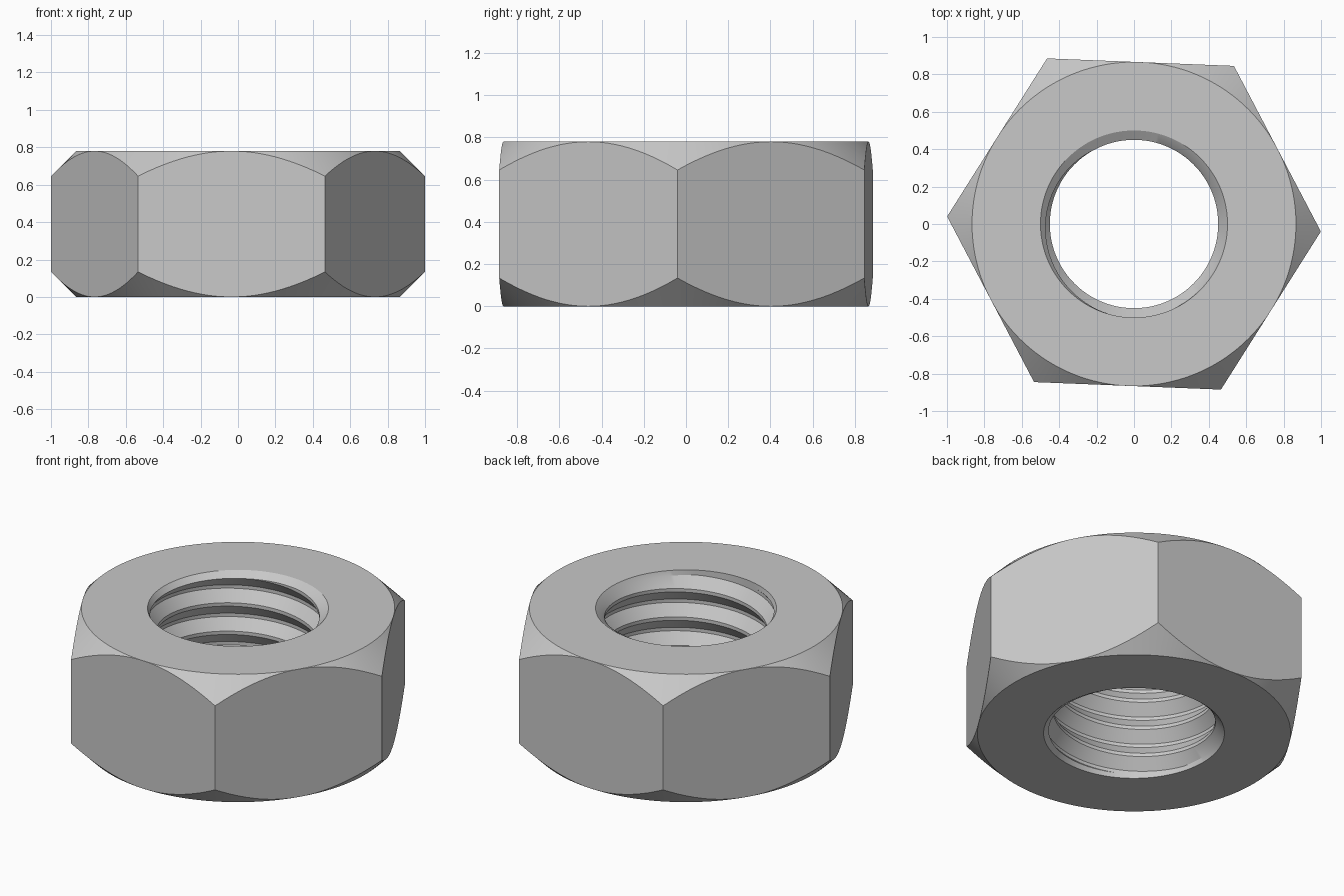
import bpy, bmesh
from math import cos, sin, pi, radians

cube = bpy.data.objects.get("Cube")
if cube:
    bpy.data.objects.remove(cube)

HEIGHT = 0.78
APOTHEM = 0.866            # half the distance across flats
TURN = radians(-2.3)       # slight rotation of the hexagon
RIM, MINOR, MAJOR = 0.5, 0.45, 0.5
LEAD_IN = 0.03             # countersink depth at each end
PITCH = 0.173
COLUMNS = 144
# Thread profile over one pitch: (fraction of pitch, radius)
THREAD = [(0, MINOR), (0.12, MINOR), (0.5, MAJOR), (0.62, MAJOR), (1, MINOR)]


def thread_radius(t):
    """Radius of the thread profile at fraction t of a pitch."""
    t %= 1
    for (t0, r0), (t1, r1) in zip(THREAD, THREAD[1:]):
        if t <= t1:
            return r0 + (r1 - r0) * (t - t0) / (t1 - t0)
    return MINOR


def section(angle):
    """Closed (radius, z) outline of the nut at one angle."""
    side = (angle % (pi / 3)) - pi / 6
    corner = APOTHEM / cos(side)
    drop = corner - APOTHEM                      # 45 degree corner chamfer
    outline = [(RIM, HEIGHT), (APOTHEM, HEIGHT), (corner, HEIGHT - drop),
               (corner, drop), (APOTHEM, 0), (RIM, 0)]
    # Helical thread rows, clipped to the space between the countersinks
    start = angle / (2 * pi)
    low, high = LEAD_IN, HEIGHT - LEAD_IN
    outline.append((thread_radius(low / PITCH - start), low))
    for k in range(-2, int(HEIGHT / PITCH) + 2):
        for t, r in THREAD[:-1]:
            z = (k + t + start) * PITCH
            if z <= low or z >= high:
                z = min(max(z, low), high)
                r = thread_radius(z / PITCH - start)
            outline.append((r, z))
    outline.append((thread_radius(high / PITCH - start), high))
    return outline


# Sweep the section round the axis
bm = bmesh.new()
rings = []
for i in range(COLUMNS + 1):
    a = 2 * pi * i / COLUMNS
    rings.append([bm.verts.new((r * cos(a + TURN), r * sin(a + TURN), z))
                  for r, z in section(a)])
for here, there in zip(rings, rings[1:]):
    for j in range(len(here)):
        n = (j + 1) % len(here)
        bm.faces.new((here[j], there[j], there[n], here[n]))
bmesh.ops.remove_doubles(bm, verts=bm.verts[:], dist=0.0001)
bmesh.ops.recalc_face_normals(bm, faces=bm.faces[:])

mesh = bpy.data.meshes.new("hex_nut")
bm.to_mesh(mesh)
bm.free()
nut = bpy.data.objects.new("hex_nut", mesh)
bpy.context.collection.objects.link(nut)

# Plain grey metal
metal = bpy.data.materials.new("grey_metal")
metal.use_nodes = True
color = (0.58, 0.58, 0.58, 1)
metal.diffuse_color = color
metal.node_tree.nodes["Principled BSDF"].inputs["Base Color"].default_value = color
mesh.materials.append(metal)

# Smooth round surfaces, crisp edges
bpy.ops.object.select_all(action='DESELECT')
nut.select_set(True)
bpy.context.view_layer.objects.active = nut
bpy.ops.object.shade_smooth_by_angle(angle=radians(25))
